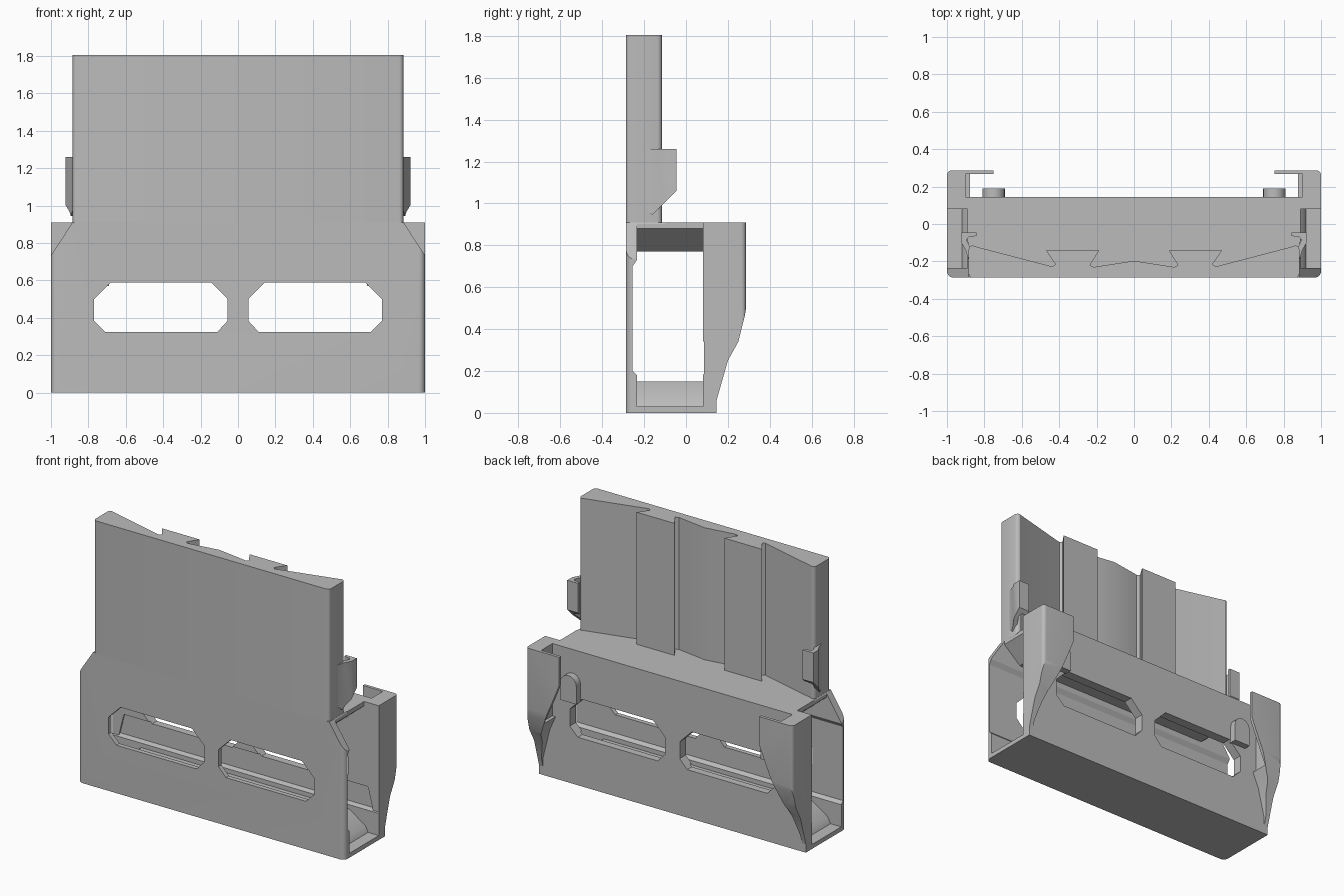
import bpy, bmesh, math
from mathutils import Vector

if "Cube" in bpy.data.objects:
    bpy.data.objects.remove(bpy.data.objects["Cube"], do_unlink=True)

GREY = (0.5, 0.5, 0.5, 1)
mat = bpy.data.materials.new("plain grey plastic")
mat.use_nodes = True
mat.diffuse_color = GREY
mat.node_tree.nodes["Principled BSDF"].inputs["Base Color"].default_value = GREY


def prism(name, pts, axis, a, b, side=1):
    """Extrude a 2D outline along an axis from a to b; side -1 mirrors it in x."""
    def place(p, d):
        x, y, z = {"x": (d, *p), "y": (p[0], d, p[1]), "z": (*p, d)}[axis]
        return Vector((x * side, y, z))
    bm = bmesh.new()
    low = [bm.verts.new(place(p, a)) for p in pts]
    high = [bm.verts.new(place(p, b)) for p in pts]
    bm.faces.new(low)
    bm.faces.new(high)
    for i in range(len(pts)):
        j = (i + 1) % len(pts)
        bm.faces.new((low[i], low[j], high[j], high[i]))
    bmesh.ops.recalc_face_normals(bm, faces=bm.faces)
    mesh = bpy.data.meshes.new(name)
    bm.to_mesh(mesh)
    bm.free()
    mesh.materials.append(mat)
    obj = bpy.data.objects.new(name, mesh)
    bpy.context.collection.objects.link(obj)
    return obj


def box(x0, x1, y0, y1):
    return [(x0, y0), (x1, y0), (x1, y1), (x0, y1)]


def arc(cx, cy, r, start, end, n=6):
    angles = [math.radians(start + (end - start) * i / n) for i in range(n + 1)]
    return [(cx + r * math.cos(t), cy + r * math.sin(t)) for t in angles]


def mirrored(half):
    """Close an outline symmetric in x, given its +x half."""
    return half + [(-x, y) for x, y in reversed(half) if abs(x) > 1e-6]


def combine(obj, tool, operation="DIFFERENCE"):
    tool.hide_render = True
    mod = obj.modifiers.new("shape", "BOOLEAN")
    mod.object, mod.operation, mod.solver = tool, operation, "EXACT"
    bpy.context.view_layer.objects.active = obj
    bpy.ops.object.modifier_apply(modifier=mod.name)
    bpy.data.objects.remove(tool, do_unlink=True)


def smooth(obj):
    bpy.ops.object.select_all(action="DESELECT")
    obj.select_set(True)
    bpy.context.view_layer.objects.active = obj
    bpy.ops.object.shade_smooth_by_angle(angle=math.radians(30))


FRONT, BACK, TOP = -0.287, 0.145, 0.91

# Lower housing with rounded front corners
housing = prism("housing", mirrored(arc(0.965, FRONT + 0.035, 0.035, -90, 0) + [(1, BACK)]),
                "z", 0, TOP)

# Side-to-side tunnel, flared and open at both ends
combine(housing, prism("tunnel_cutter", mirrored([
    (0.78, 0.15), (0.9, 0.07), (0.92, 0.03), (1.1, 0.03), (1.1, 1),
    (0.89, 1), (0.89, 0.88), (0.76, 0.77)]), "y", -0.235, 0.08))

# Shallow grooves in the inner walls
combine(housing, prism("front_groove_cutter", [
    (-0.2, 0.18), (-0.235, 0.18), (-0.255, 0.2), (-0.255, 0.7), (-0.235, 0.73), (-0.2, 0.73)],
    "x", -1.1, 1.1))
combine(housing, prism("back_groove_cutter", [
    (0.05, 0.18), (0.08, 0.18), (0.095, 0.2), (0.095, 0.34), (0.05, 0.34)], "x", -1.1, 1.1))

for s in (1, -1):
    # Sloped shoulders of the front wall
    combine(housing, prism("shoulder_cutter", [(0.885, TOP), (1, 0.735), (1.1, 0.735), (1.1, 1),
                                               (0.885, 1)], "y", -0.4, -0.1, s))
    # Windows through both walls
    combine(housing, prism("window_cutter", [
        (0.11, 0.325), (0.71, 0.325), (0.77, 0.385), (0.77, 0.5), (0.68, 0.59),
        (0.145, 0.59), (0.055, 0.5), (0.055, 0.385)], "y", -0.5, 0.5, s))
smooth(housing)

# Upright plate with two dovetail ridges on its back
half_back = [(0, -0.197), (0.215, -0.23), (0.235, -0.22), (0.187, -0.143), (0.47, -0.143),
             (0.42, -0.215), (0.435, -0.228), (0.845, -0.121)]
half_plate = (half_back + arc(0.862, -0.137, 0.022, 90, 0, 4)
              + arc(0.862, FRONT + 0.022, 0.022, 0, -90, 4))
smooth(prism("upright_plate", mirrored(half_plate), "z", TOP - 0.02, 1.805))

for s, word in ((1, "left"), (-1, "right")):
    # Hooked rear bracket, tapered toward the bottom
    bracket = prism(word + "_bracket", [
        (0.085, 0.005), (0.135, 0.005), (0.143, 0.05), (0.2, 0.25), (0.25, 0.34),
        (0.28, 0.46), (0.287, 0.5), (0.287, TOP), (0.085, TOP)], "x", 0.75, 1, s)
    combine(bracket, prism("taper_cutter", [
        (0.75, 1), (0.75, 0.72), (0.79, 0.62), (0.92, 0.32), (0.97, 0.12), (0.975, -0.1),
        (1.1, -0.1), (1.1, 1)], "y", -1, 1, s), "INTERSECT")
    combine(bracket, prism("channel_cutter", box(0.6, 0.9, -0.1, 0.266), "z", 0.42, 1.2, s))
    # Rounded outer corner of the bracket
    combine(bracket, prism("corner_cutter", arc(0.975, 0.262, 0.025, 0, 90)
                           + [(0.975, 0.4), (1.1, 0.4), (1.1, 0.262)], "z", -0.1, 1.2, s))
    smooth(bracket)

    # Side clip with an inward lip
    clip = prism(word + "_clip", [
        (0.87, -0.19), (0.885, -0.19), (0.9, -0.14), (0.923, -0.1), (0.923, -0.046),
        (0.843, -0.046), (0.843, -0.064), (0.885, -0.07), (0.895, -0.085), (0.87, -0.14)],
        "z", 0.94, 1.26, s)
    combine(clip, prism("clip_outline", [
        (-0.2, 1.3), (-0.2, 0.98), (-0.16, 0.945), (-0.046, 1.06), (0, 1.1), (0, 1.3)],
        "x", 0.8, 1, s), "INTERSECT")
    combine(clip, prism("clip_bottom_cutter", [(0.885, 0.93), (0.93, 1.0), (0.96, 0.9)],
                        "y", -0.3, 0.1, s))
    smooth(clip)

    # Rounded catch on the back wall
    smooth(prism(word + "_catch", [(0.69, 0.57)] + [(0.81, 0.57)]
                 + arc(0.75, 0.69, 0.06, 0, 180, 10), "y", BACK - 0.01, 0.19, s))
